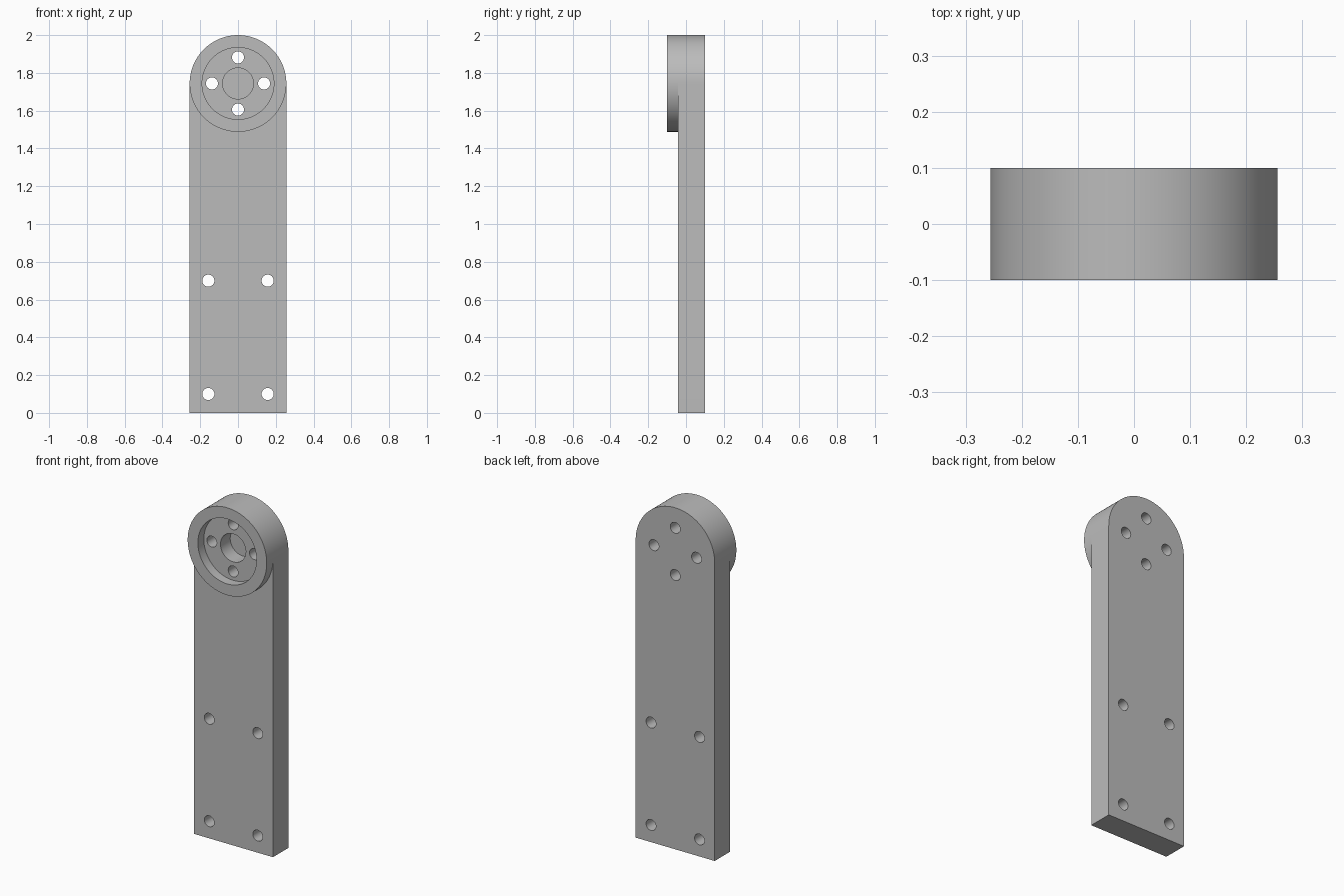
import bpy, bmesh
from math import sin, cos, pi, radians

if "Cube" in bpy.data.objects:
    bpy.data.objects.remove(bpy.data.objects["Cube"], do_unlink=True)

FRONT, FACE, BACK = -0.1, -0.042, 0.1   # hub front, plate front, plate back
R, CZ = 0.256, 1.744                    # hub radius and centre height

grey = bpy.data.materials.new("plain grey")
grey.use_nodes = True
colour = (0.5, 0.5, 0.5, 1)
grey.diffuse_color = colour
grey.node_tree.nodes["Principled BSDF"].inputs["Base Color"].default_value = colour


def arc(x, z, r, turn=2 * pi, steps=96):
    count = steps if turn == 2 * pi else steps + 1
    return [(x + r * cos(turn * i / steps), z + r * sin(turn * i / steps)) for i in range(count)]


def prism(name, outline, y0, y1):
    """Extrude an outline in the xz plane from y0 to y1."""
    bm = bmesh.new()
    face = bm.faces.new([bm.verts.new((x, y0, z)) for x, z in outline])
    new = bmesh.ops.extrude_face_region(bm, geom=[face])["geom"]
    verts = [v for v in new if isinstance(v, bmesh.types.BMVert)]
    bmesh.ops.translate(bm, verts=verts, vec=(0, y1 - y0, 0))
    bmesh.ops.recalc_face_normals(bm, faces=bm.faces)
    mesh = bpy.data.meshes.new(name)
    bm.to_mesh(mesh)
    bm.free()
    mesh.materials.append(grey)
    obj = bpy.data.objects.new(name, mesh)
    bpy.context.collection.objects.link(obj)
    return obj


def combine(target, tool, operation):
    mod = target.modifiers.new(operation.title(), "BOOLEAN")
    mod.operation, mod.object, mod.solver = operation, tool, "EXACT"
    bpy.context.view_layer.objects.active = target
    bpy.ops.object.modifier_apply(modifier=mod.name)
    bpy.data.objects.remove(tool, do_unlink=True)


# Round-topped plate with the raised hub on its front
arm = prism("mounting_arm", [(-R, 0), (R, 0)] + arc(0, CZ, R, pi, 48), FACE, BACK)
combine(arm, prism("hub", arc(0, CZ, R), FRONT, FACE), "UNION")

# Shallow recess in the hub, then a blind centre bore
combine(arm, prism("recess", arc(0, CZ, 0.19), FRONT - 0.1, FACE - 0.003), "DIFFERENCE")
combine(arm, prism("bore", arc(0, CZ, 0.082, steps=64), FRONT - 0.1, 0.045), "DIFFERENCE")

# Through holes: four around the bore, four in the lower plate
D = 0.138
holes = [(D, CZ), (-D, CZ), (0, CZ + D), (0, CZ - D)]
holes += [(x, z) for x in (-0.157, 0.157) for z in (0.1, 0.7)]
for x, z in holes:
    combine(arm, prism("hole", arc(x, z, 0.032, steps=32), -0.3, 0.3), "DIFFERENCE")

bpy.ops.object.select_all(action="DESELECT")
arm.select_set(True)
bpy.context.view_layer.objects.active = arm
bpy.ops.object.shade_smooth_by_angle(angle=radians(30))
